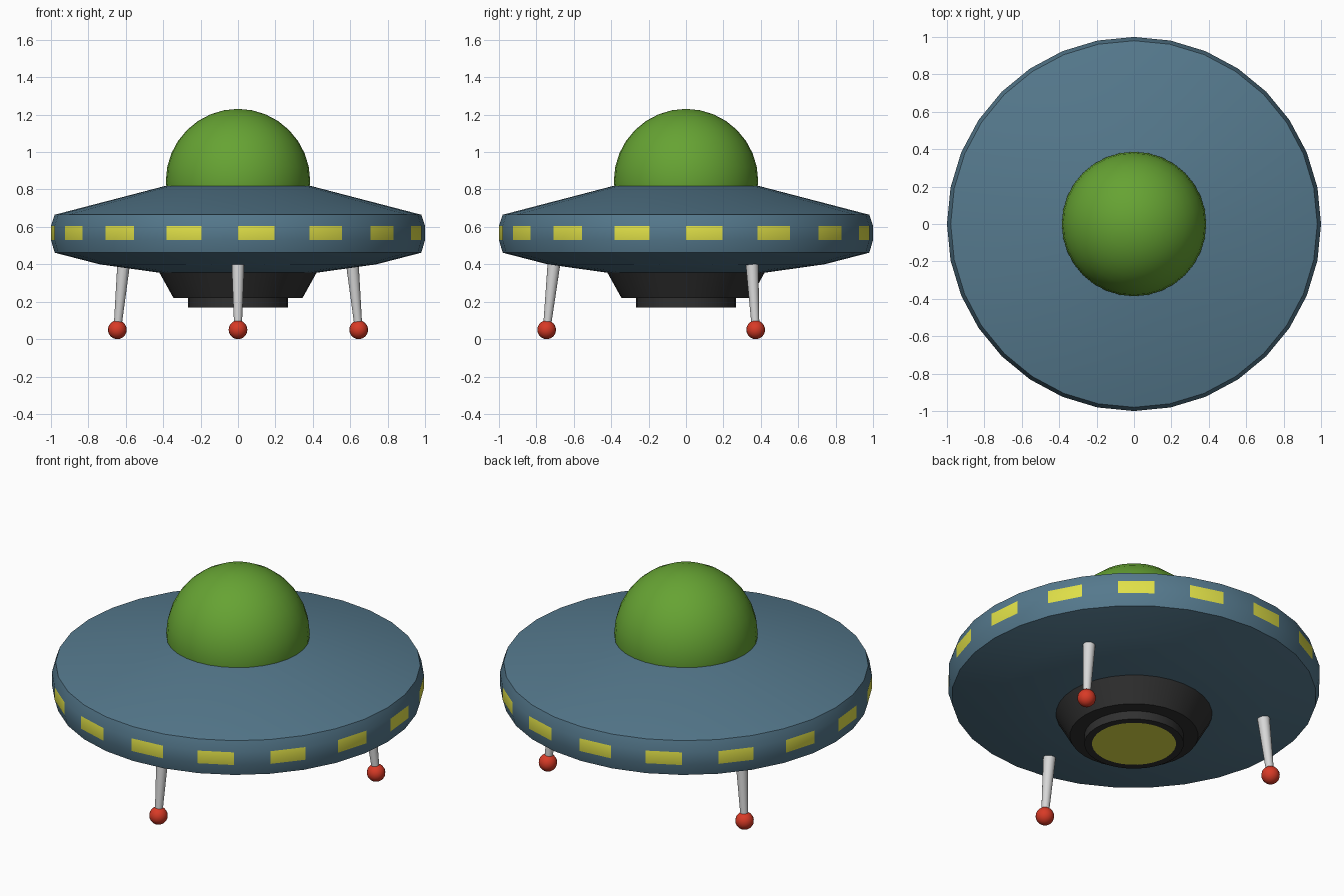
import bpy, bmesh, math
from mathutils import Vector

if "Cube" in bpy.data.objects:
    bpy.data.objects.remove(bpy.data.objects["Cube"])

SIDES = 32


def srgb(r, g, b):
    def lin(c):
        c /= 255
        return c / 12.92 if c <= 0.04045 else ((c + 0.055) / 1.055) ** 2.4
    return (lin(r), lin(g), lin(b), 1)


def material(name, rgb):
    m = bpy.data.materials.new(name)
    m.diffuse_color = srgb(*rgb)
    m.use_nodes = True
    m.node_tree.nodes["Principled BSDF"].inputs["Base Color"].default_value = m.diffuse_color
    return m


HULL = material("steel_blue", (85, 121, 141))
LIGHT = material("light_yellow", (224, 224, 72))
GLASS = material("dome_green", (102, 163, 51))
DARK = material("dark_grey", (48, 48, 48))
METAL = material("pale_metal", (215, 215, 215))
RED = material("foot_red", (216, 58, 38))


def finish(bm, name, mats):
    bmesh.ops.recalc_face_normals(bm, faces=bm.faces)
    me = bpy.data.meshes.new(name)
    bm.to_mesh(me)
    bm.free()
    ob = bpy.data.objects.new(name, me)
    bpy.context.collection.objects.link(ob)
    for m in mats:
        me.materials.append(m)
    bpy.ops.object.select_all(action='DESELECT')
    ob.select_set(True)
    bpy.context.view_layer.objects.active = ob
    bpy.ops.object.shade_smooth_by_angle(angle=math.radians(30))
    return ob


def lathe(name, profile, mats, rule=None):
    """Revolve (radius, z) points round z, cap both ends; rule(band, side) gives the material."""
    bm = bmesh.new()
    rings = []
    for r, z in profile:
        rings.append([bm.verts.new((r * math.cos(a), r * math.sin(a), z))
                      for a in (math.tau * i / SIDES for i in range(SIDES))])
    for b in range(len(rings) - 1):
        for i in range(SIDES):
            j = (i + 1) % SIDES
            f = bm.faces.new((rings[b][i], rings[b][j], rings[b + 1][j], rings[b + 1][i]))
            f.material_index = rule(b, i) if rule else 0
    bm.faces.new(rings[0])
    last = bm.faces.new(rings[-1])
    last.material_index = len(mats) - 1 if rule is None else 0
    return finish(bm, name, mats)


# Saucer hull, with every second facet of the rim band as a lit window
lathe("saucer_hull",
      [(0.385, 0.82), (0.98, 0.665), (1.0, 0.605), (1.0, 0.53),
       (0.98, 0.462), (0.74, 0.40), (0.42, 0.355)],
      [HULL, LIGHT], lambda band, side: int(band == 2 and side % 2 == 0))

# Stepped engine housing, its bottom disc is the lamp
lathe("engine_housing",
      [(0.42, 0.355), (0.345, 0.22), (0.267, 0.22), (0.267, 0.17), (0.226, 0.17)],
      [DARK, LIGHT])

# Glass dome
bm = bmesh.new()
bmesh.ops.create_uvsphere(bm, u_segments=SIDES, v_segments=16, radius=0.386)
bmesh.ops.translate(bm, verts=bm.verts, vec=(0, 0, 0.845))
finish(bm, "dome", [GLASS])

# Three splayed legs with ball feet
for n in range(3):
    a = math.radians(-90 + 120 * n)
    out = Vector((math.cos(a), math.sin(a), 0))
    foot = out * 0.745 + Vector((0, 0, 0.05))
    top = out * 0.703 + Vector((0, 0, 0.43))
    axis = top - foot
    turn = Vector((0, 0, 1)).rotation_difference(axis).to_matrix()

    bm = bmesh.new()
    bmesh.ops.create_cone(bm, cap_ends=True, segments=16, radius1=0.020,
                          radius2=0.035, depth=axis.length)
    bmesh.ops.rotate(bm, verts=bm.verts, cent=(0, 0, 0), matrix=turn)
    bmesh.ops.translate(bm, verts=bm.verts, vec=(foot + top) / 2)
    finish(bm, f"leg_{n + 1}", [METAL])

    bm = bmesh.new()
    bmesh.ops.create_uvsphere(bm, u_segments=16, v_segments=12, radius=0.05)
    bmesh.ops.translate(bm, verts=bm.verts, vec=foot)
    finish(bm, f"ball_foot_{n + 1}", [RED])
